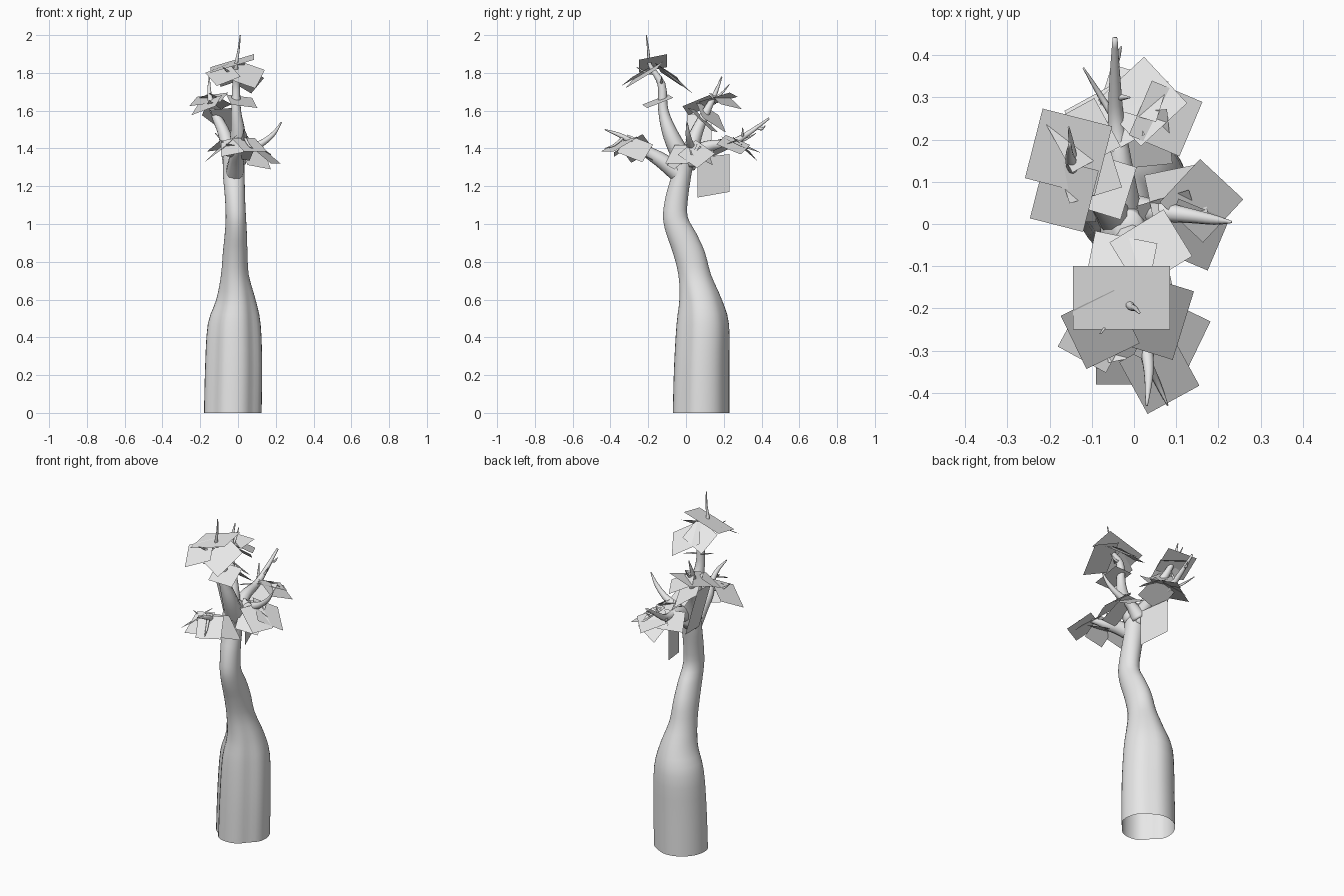
import bpy, bmesh, math
from mathutils import Vector

grey = bpy.data.materials.new("pale_grey")
grey.diffuse_color = (0.8, 0.8, 0.8, 1)


def finish(name, bm, smooth=True):
    me = bpy.data.meshes.new(name)
    bm.to_mesh(me)
    bm.free()
    me.materials.append(grey)
    ob = bpy.data.objects.new(name, me)
    bpy.context.collection.objects.link(ob)
    for p in me.polygons:
        p.use_smooth = smooth
    return ob


def spline(rows, steps):
    """Catmull-Rom interpolation of equal-length rows of numbers."""
    out = []
    n = len(rows)
    for i in range(n - 1):
        a, b, c, d = (rows[max(0, min(n - 1, i + k))] for k in (-1, 0, 1, 2))
        for s in range(steps):
            t = s / steps
            out.append([0.5 * (2 * q + (r - p) * t + (2 * p - 5 * q + 4 * r - w) * t * t
                               + (3 * q - p - 3 * r + w) * t ** 3)
                        for p, q, r, w in zip(a, b, c, d)])
    return out + [list(rows[-1])]


def loft(name, rings, cap_start=False):
    bm = bmesh.new()
    vs = [[bm.verts.new(p) for p in ring] for ring in rings]
    n = len(vs[0])
    for a, b in zip(vs, vs[1:]):
        for i in range(n):
            j = (i + 1) % n
            bm.faces.new((a[i], a[j], b[j], b[i]))
    bm.faces.new(vs[-1])
    if cap_start:
        bm.faces.new(vs[0][::-1])
    return finish(name, bm)


def branch(name, points, sides=10):
    """Tapered tube along points of (x, y, z, radius)."""
    pts = spline(points, 4)
    rings = []
    u = Vector((1, 0.3, 0.1))
    for i, p in enumerate(pts):
        t = Vector(pts[min(i + 1, len(pts) - 1)][:3]) - Vector(pts[max(i - 1, 0)][:3])
        t.normalize()
        u = (u - t * u.dot(t)).normalized()
        v = t.cross(u)
        rings.append([Vector(p[:3]) + max(p[3], 0.002) * (u * math.cos(k * math.tau / sides)
                      + v * math.sin(k * math.tau / sides)) for k in range(sides)])
    return loft(name, rings, True)


def leaves(name, specs):
    """Flat leaves: x, y, z, yaw, slope along x, slope along y, two plan widths."""
    bm = bmesh.new()
    for x, y, z, yaw, gx, gy, w, d in specs:
        vs = []
        for a, b in ((-w, -d), (w, -d), (w, d), (-w, d)):
            dx = (a * math.cos(yaw) - b * math.sin(yaw)) / 2
            dy = (a * math.sin(yaw) + b * math.cos(yaw)) / 2
            vs.append(bm.verts.new((x + dx, y + dy, z + gx * dx + gy * dy)))
        bm.faces.new(vs)
    return finish(name, bm, False)


def notch(a, centre, width):
    """Smooth groove weight around one angle."""
    d = (a - math.radians(centre) + math.pi) % math.tau - math.pi
    return math.exp(-(d / width) ** 2)


# Trunk: swollen, grooved, open-bottomed base rising into a bent stem
# rows are z, left x, right x, front y, back y, groove depth
profile = [
    (0.00, -0.18, 0.125, -0.07, 0.23, 0.13), (0.25, -0.174, 0.128, -0.063, 0.23, 0.14),
    (0.47, -0.16, 0.12, -0.05, 0.228, 0.14), (0.60, -0.115, 0.093, -0.035, 0.19, 0.1),
    (0.73, -0.09, 0.057, -0.04, 0.133, 0.03), (0.85, -0.08, 0.05, -0.07, 0.10, 0),
    (0.95, -0.07, 0.047, -0.105, 0.055, 0), (1.04, -0.065, 0.042, -0.122, 0.008, 0),
    (1.15, -0.07, 0.037, -0.107, 0.012, 0), (1.27, -0.08, 0.035, -0.075, 0.03, 0),
    (1.37, -0.075, 0.035, -0.075, 0.045, 0), (1.42, -0.04, 0.02, -0.05, 0.03, 0)]
rings = []
for z, x0, x1, y0, y1, groove in spline(profile, 3):
    ring = []
    for k in range(40):
        a = k * math.tau / 40
        s = 1 - groove * (notch(a, 222, 0.3) + 0.8 * notch(a, 318, 0.3) + 0.4 * notch(a, 60, 0.3))
        ring.append(((x0 + x1) / 2 + (x1 - x0) / 2 * s * math.cos(a),
                     (y0 + y1) / 2 + (y1 - y0) / 2 * s * math.sin(a), z))
    rings.append(ring)
loft("trunk", rings)

# Main branches
branch("top_branch", [(-0.01, -0.01, 1.33, 0.055), (0, -0.08, 1.47, 0.042),
                      (-0.01, -0.12, 1.6, 0.027), (-0.01, -0.13, 1.74, 0.021),
                      (-0.01, -0.19, 1.84, 0.011), (0.003, -0.2, 1.92, 0.006),
                      (0.012, -0.21, 2.0, 0.003)])
branch("front_branch", [(-0.02, -0.02, 1.25, 0.05), (-0.01, -0.12, 1.33, 0.042),
                        (0, -0.21, 1.385, 0.03), (0.025, -0.28, 1.43, 0.018),
                        (0.035, -0.35, 1.47, 0.012), (0.03, -0.43, 1.5, 0.003)])
branch("right_branch", [(-0.01, 0.03, 1.33, 0.045), (0.05, 0.03, 1.39, 0.028),
                        (0.13, 0.02, 1.43, 0.018), (0.19, 0.01, 1.48, 0.012),
                        (0.23, 0.005, 1.54, 0.003)])
branch("back_branch", [(-0.02, 0, 1.34, 0.045), (-0.03, 0.11, 1.41, 0.032),
                       (-0.042, 0.24, 1.43, 0.02), (-0.045, 0.33, 1.48, 0.014),
                       (-0.045, 0.44, 1.56, 0.006)])
branch("left_branch", [(-0.03, 0, 1.3, 0.05), (-0.07, 0.05, 1.47, 0.035),
                       (-0.12, 0.1, 1.58, 0.024), (-0.15, 0.15, 1.68, 0.013),
                       (-0.152, 0.19, 1.78, 0.003)])

# Small side twigs, each from a start to an end, bowed upward at the tip
twigs = [((0.035, -0.33, 1.46), (0.08, -0.43, 1.4)), ((-0.02, -0.24, 1.41), (-0.1, -0.28, 1.45)),
         ((-0.04, 0.24, 1.43), (-0.12, 0.37, 1.48)), ((-0.045, 0.3, 1.46), (-0.01, 0.3, 1.51)),
         ((-0.045, 0.38, 1.51), (-0.03, 0.42, 1.52)), ((-0.14, 0.14, 1.66), (-0.155, 0.23, 1.74)),
         ((-0.01, -0.13, 1.75), (0.06, -0.13, 1.78)), ((-0.01, -0.17, 1.8), (-0.08, -0.26, 1.83))]
for i, (a, b) in enumerate(twigs):
    a, b = Vector(a), Vector(b)
    m = (a + b) / 2 - Vector((0, 0, 0.012))
    branch(f"twig_{i + 1}", [(*a, 0.009), (*m, 0.007), (*b, 0.002)], 6)

# Drooping leaf clusters, one per branch
leaves("top_leaves", [
    (-0.03, -0.175, 1.85, 0, 0.3, 0.2, 0.23, 0.15), (-0.08, -0.25, 1.79, 0.45, 0.1, 0.6, 0.14, 0.14),
    (0.04, -0.06, 1.77, 0.55, -0.1, -0.8, 0.15, 0.13), (0.02, -0.15, 1.65, 0.2, -0.2, 0.35, 0.14, 0.14),
    (0.05, -0.22, 1.79, -0.3, -0.15, 0.65, 0.14, 0.17), (-0.03, -0.09, 1.79, -0.2, 0.2, -0.7, 0.15, 0.12)])
leaves("front_leaves", [
    (0.06, -0.355, 1.42, 0.5, -0.25, 0.45, 0.14, 0.14), (0.09, -0.27, 1.4, -0.45, -0.8, 0, 0.13, 0.15),
    (-0.09, -0.26, 1.4, -0.5, 0.8, 0.1, 0.13, 0.14), (-0.03, -0.32, 1.41, 0, 0.2, 0.7, 0.12, 0.12),
    (0, -0.25, 1.38, 0.2, -0.1, -0.5, 0.15, 0.13)])
leaves("right_leaves", [
    (0.16, 0.055, 1.37, -0.75, -0.75, 0, 0.14, 0.14), (0.14, -0.025, 1.37, -0.4, -0.7, 0.3, 0.13, 0.13),
    (0.09, -0.01, 1.36, 0.3, -0.4, 0.7, 0.13, 0.15), (0.1, 0.07, 1.38, 0.2, -0.5, -0.6, 0.13, 0.12)])
leaves("back_leaves", [
    (0.02, 0.29, 1.42, 0.75, -0.1, -0.4, 0.15, 0.15), (-0.07, 0.24, 1.42, 0.5, 0.3, -0.3, 0.14, 0.14),
    (0.075, 0.25, 1.42, -0.4, -0.5, -0.2, 0.13, 0.14), (0.01, 0.2, 1.4, 0.1, 0.2, 0.5, 0.15, 0.13),
    (0, 0.31, 1.4, -0.3, 0.1, -0.9, 0.14, 0.1)])
leaves("left_leaves", [
    (-0.155, 0.17, 1.66, -0.25, 0.2, 0.25, 0.17, 0.17), (-0.165, 0.07, 1.63, -0.25, 0.45, 0.3, 0.13, 0.15),
    (-0.07, 0.09, 1.55, -0.3, -0.2, -0.9, 0.12, 0.13), (-0.13, 0.07, 1.44, 0, -3.5, 0, 0.08, 0.13),
    (-0.11, 0.13, 1.57, 0.3, -0.5, -0.8, 0.13, 0.13), (-0.12, 0.21, 1.65, 0.5, -0.3, -0.4, 0.13, 0.13)])

# Single hanging leaf below the back branch
bm = bmesh.new()
bm.faces.new([bm.verts.new(p) for p in ((0.005, 0.06, 1.14), (-0.045, 0.23, 1.17),
                                        (-0.045, 0.23, 1.37), (0.005, 0.06, 1.35))])
finish("hanging_leaf", bm, False)
